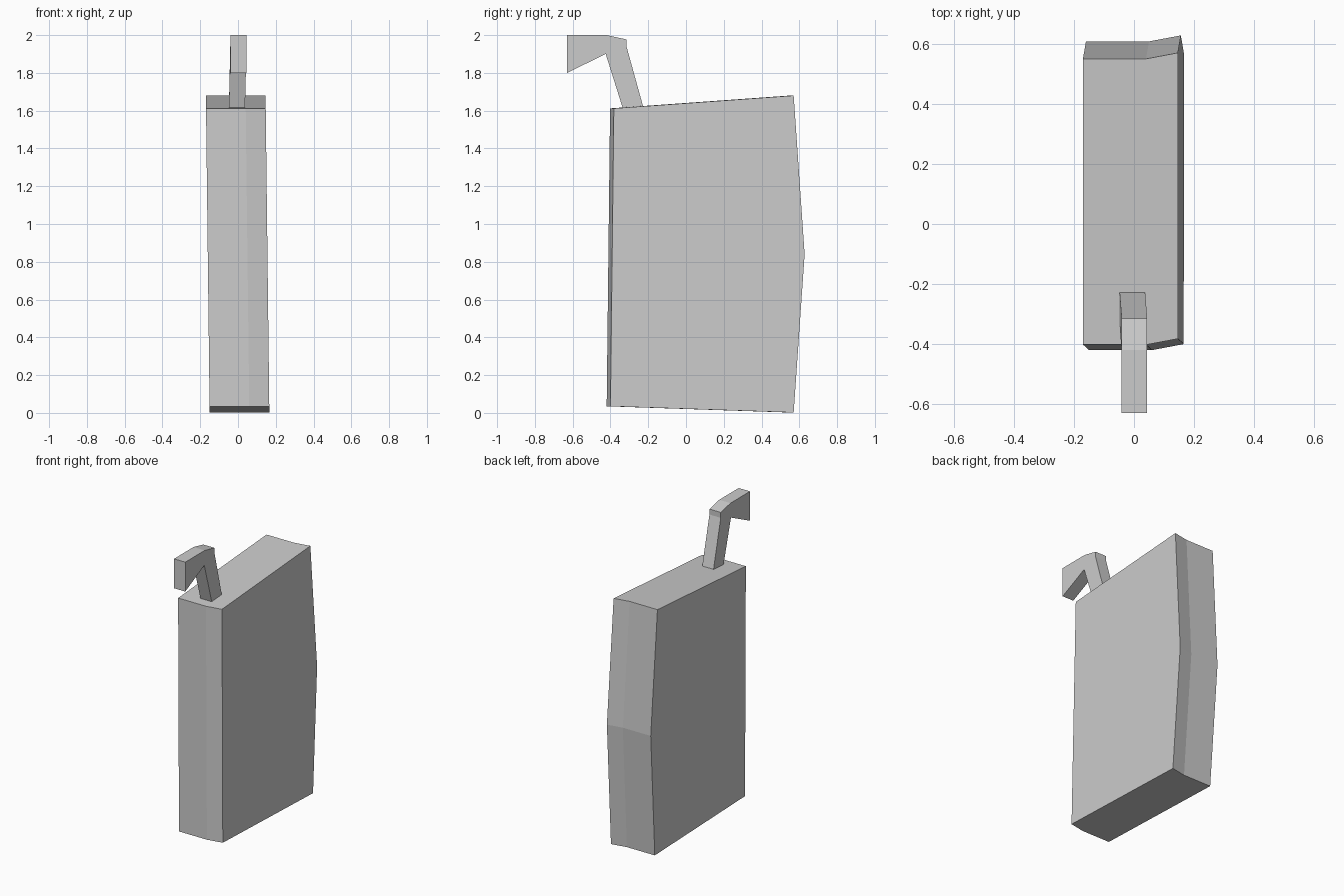
import bpy, bmesh

if "Cube" in bpy.data.objects:
    bpy.data.objects.remove(bpy.data.objects["Cube"])


def extrude_profile(name, profile, columns, lean):
    """Sweep a closed side profile (y, z) across x columns given as (x, y shift)."""
    bm = bmesh.new()
    loops = [[bm.verts.new((x + lean(z), y + dy, z)) for y, z in profile]
             for x, dy in columns]
    n = len(profile)
    for a, b in zip(loops, loops[1:]):
        for i in range(n):
            j = (i + 1) % n
            bm.faces.new((a[i], a[j], b[j], b[i]))
    bm.faces.new(loops[0][::-1])
    bm.faces.new(loops[-1])
    bmesh.ops.recalc_face_normals(bm, faces=bm.faces)
    mesh = bpy.data.meshes.new(name)
    bm.to_mesh(mesh)
    bm.free()
    obj = bpy.data.objects.new(name, mesh)
    bpy.context.collection.objects.link(obj)
    return obj


# Slab body: bulging back edge, bent cross-section, slight sideways lean
extrude_profile(
    "body",
    [(-0.42, 0.035), (-0.402, 1.612), (0.55, 1.68), (0.608, 0.84), (0.55, 0.002)],
    [(-0.15, 0), (0.06, 0), (0.166, 0.02)],
    lambda z: -0.02 * z / 1.68)

# Hooked handle on top, its foot following the lean of the body
extrude_profile(
    "hook_handle",
    [(-0.63, 2.0), (-0.42, 2.0), (-0.315, 1.977), (-0.315, 1.94),
     (-0.227, 1.622), (-0.335, 1.614), (-0.425, 1.90), (-0.63, 1.80)],
    [(-0.041, 0), (0.044, 0)],
    lambda z: -0.007 if z < 1.7 else 0)
